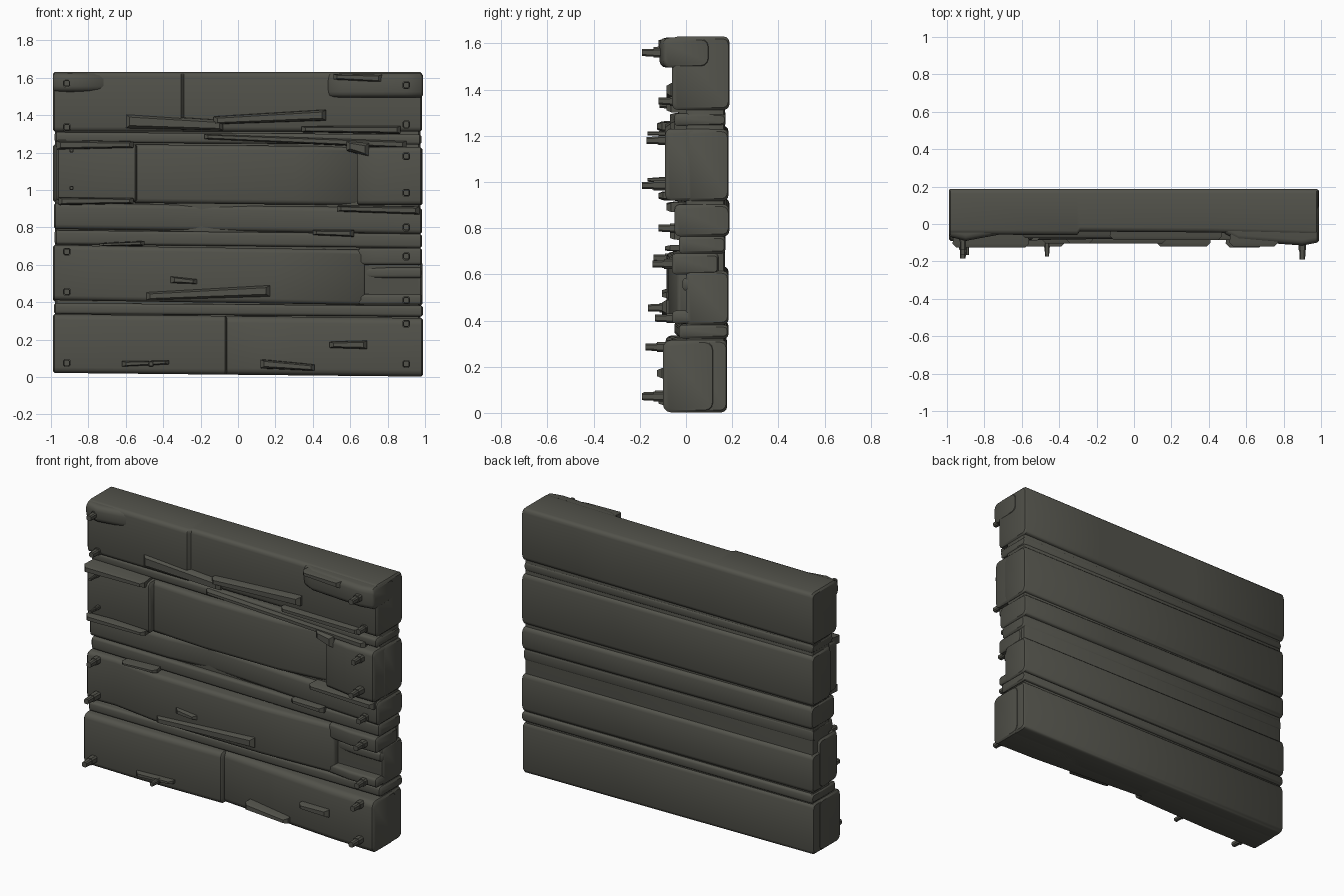
import bpy, bmesh, math

mat = bpy.data.materials.new("dark weathered wood")
mat.diffuse_color = (0.085, 0.085, 0.07, 1)


def loft(name, rings, angle=42):
    """Skin a row of point rings, cap both ends and shade smooth."""
    bm = bmesh.new()
    loops = [[bm.verts.new(p) for p in ring] for ring in rings]
    n = len(loops[0])
    for a, b in zip(loops, loops[1:]):
        for i in range(n):
            j = (i + 1) % n
            bm.faces.new((a[i], a[j], b[j], b[i]))
    bm.faces.new(loops[0])
    bm.faces.new(loops[-1][::-1])
    bmesh.ops.recalc_face_normals(bm, faces=bm.faces)
    me = bpy.data.meshes.new(name)
    bm.to_mesh(me)
    bm.free()
    me.materials.append(mat)
    ob = bpy.data.objects.new(name, me)
    bpy.context.collection.objects.link(ob)
    bpy.ops.object.select_all(action='DESELECT')
    ob.select_set(True)
    bpy.context.view_layer.objects.active = ob
    bpy.ops.object.shade_smooth_by_angle(angle=math.radians(angle))


def profile(x, z0, z1, yf, yb, r):
    """Rounded rectangle across the plank."""
    r = min(r, (z1 - z0) * 0.45)
    pts = []
    for i, (cy, cz) in enumerate(((yb - r, z1 - r), (yf + r, z1 - r), (yf + r, z0 + r), (yb - r, z0 + r))):
        for k in range(4):
            a = math.radians(90 * i + 30 * k)
            pts.append((x, cy + r * math.cos(a), cz + r * math.sin(a)))
    return pts


def plank(name, z0, z1, yb, front, tilt=0.0, r=0.025):
    """Plank along x; front lists (x, front y), tilt is the rise in z per unit x."""
    c = 0.01
    (xa, ya), (xb, ye) = front[0], front[-1]
    rings = [profile(xa, z0 + c + tilt * xa, z1 - c + tilt * xa, ya + c, yb - c / 2, r)]
    for i, (x, y) in enumerate(front):
        x += c if i == 0 else -c if i == len(front) - 1 else 0
        rings.append(profile(x, z0 + tilt * x, z1 + tilt * x, y, yb, r))
    rings.append(profile(xb, z0 + c + tilt * xb, z1 - c + tilt * xb, ye + c, yb - c / 2, r))
    loft(name, rings)


def splinter(x0, z0, x1, z1, h, y):
    """Chamfered sliver running from (x0, z0) to (x1, z1), narrower at its start."""
    rings = []
    for yy, d in ((0.03, -0.3), (y + 0.02, 0), (y, 0.4)):
        a, b = h * 0.35 * (1 - d), h / 2 * (1 - d)
        e = math.copysign(0.05 * d, x1 - x0)
        rings.append([(x0 + e, yy, z0 - a), (x1 - e, yy, z1 - b),
                      (x1 - e, yy, z1 + b), (x0 + e, yy, z0 + a)])
    loft("splinter", rings)


def peg(x, z, y, r=0.021):
    """Tapered square peg with a wider collar."""
    rings = []
    for yy, q in ((0, r), (y + 0.05, r), (y + 0.05, r * 0.8), (y, r * 0.72)):
        rings.append([(x + 1.15 * q * math.cos(a), yy, z + 1.15 * q * math.sin(a))
                      for a in (math.radians(45 + 90 * (i // 2) + 30 * (i % 2) - 15) for i in range(8))])
    loft("peg", rings, 30)


# core that closes the gaps, and unbroken backs behind the split planks
plank("core_board", 0.03, 1.61, 0.168, [(-0.978, 0), (0.975, 0)])
for z0, z1, yb, tilt in ((0.012, 0.326, 0.178, -0.01), (0.392, 0.625, 0.185, -0.01), (0.926, 1.236, 0.184, -0.008)):
    plank("plank_back", z0, z1, yb, [(-0.988, 0), (0.987, 0)], tilt)

# bottom plank in two halves, tilted batten above it
plank("bottom_plank_left", 0.012, 0.326, 0.12, [(-0.99, -0.09), (-0.6, -0.09), (-0.06, -0.07)], -0.01, 0.03)
plank("bottom_plank_right", 0.012, 0.325, 0.12, [(-0.09, -0.045), (0.3, -0.07), (0.7, -0.095), (0.99, -0.1)], -0.01, 0.035)
plank("lower_batten", 0.33, 0.388, 0.183, [(-0.985, -0.05), (0.99, -0.03)], -0.007, 0.015)

# lower middle plank, broken off at the right to show slivers
plank("lower_middle_plank", 0.396, 0.69, 0.12, [(-0.99, -0.06), (-0.8, -0.05), (-0.5, -0.085), (0.2, -0.075), (0.68, -0.04)], -0.015)
for z, h, y in ((0.415, 0.055, -0.06), (0.495, 0.04, 0), (0.557, 0.055, -0.015), (0.645, 0.09, -0.06)):
    plank("broken_sliver", z - h / 2, z + h / 2, 0.14, [(0.64, y + 0.02), (0.8, y), (0.985, y)], 0, 0.015)

# two narrow planks across the middle
plank("narrow_plank_lower", 0.7, 0.775, 0.17, [(-0.98, -0.03), (0.985, -0.03)], -0.01, 0.015)
plank("narrow_plank_upper", 0.778, 0.917, 0.188, [(-0.985, -0.04), (-0.45, -0.03), (-0.2, 0), (0.3, -0.025), (0.985, -0.05)], -0.014)

# wide upper plank: raised ends, worn middle; batten above it
plank("upper_plank_left", 0.932, 1.238, 0.12, [(-0.97, -0.085), (-0.8, -0.075), (-0.54, -0.085)], -0.01)
plank("upper_plank_middle", 0.925, 1.238, 0.12, [(-0.56, -0.045), (-0.2, -0.06), (0.3, -0.045), (0.66, 0)], -0.01)
plank("upper_plank_right", 0.92, 1.23, 0.12, [(0.635, -0.065), (0.8, -0.09), (0.985, -0.09)])
plank("upper_batten", 1.248, 1.303, 0.172, [(-0.98, -0.03), (0.98, -0.05)], -0.006, 0.015)

# top plank with thicker upper corners
plank("top_plank", 1.312, 1.63, 0.188, [(-0.99, -0.055), (-0.305, -0.06), (-0.29, -0.04), (0.4, -0.045), (0.985, -0.06)])
plank("top_plank_right_end", 1.495, 1.625, 0.1, [(0.48, -0.055), (0.56, -0.09), (0.9, -0.115), (0.988, -0.1)], 0, 0.03)
plank("top_plank_left_end", 1.525, 1.625, 0.1, [(-0.99, -0.07), (-0.9, -0.09), (-0.7, -0.055)], 0, 0.03)

# splinters and chips: start, end, width, front y
splinter(-0.13, 1.372, 0.47, 1.4, 0.055, -0.085)
splinter(-0.08, 1.345, -0.6, 1.367, 0.075, -0.075)
splinter(0.34, 1.325, 0.87, 1.322, 0.04, -0.085)
splinter(-0.18, 1.285, 0.9, 1.243, 0.036, -0.07)
splinter(0.51, 1.605, 0.77, 1.597, 0.04, -0.12)
splinter(-0.56, 1.242, -0.97, 1.24, 0.045, -0.125)
splinter(-0.56, 0.942, -0.96, 0.94, 0.038, -0.12)
splinter(0.58, 1.235, 0.7, 1.215, 0.07, -0.09)
splinter(0.53, 0.9, 0.97, 0.89, 0.04, -0.085)
splinter(0.4, 0.772, 0.62, 0.768, 0.035, -0.07)
splinter(-0.74, 0.708, -0.5, 0.715, 0.022, -0.09)
splinter(-0.22, 0.51, -0.36, 0.52, 0.035, -0.105)
splinter(-0.49, 0.432, 0.17, 0.46, 0.058, -0.105)
splinter(0.41, 0.05, 0.12, 0.07, 0.045, -0.12)
splinter(0.49, 0.172, 0.69, 0.172, 0.044, -0.125)
splinter(-0.37, 0.078, -0.62, 0.07, 0.028, -0.12)

# pegs down the left and right edges: height and front y
for z, y in ((1.57, -0.14), (1.335, -0.115), (0.67, -0.14), (0.455, -0.165), (0.075, -0.185)):
    peg(-0.915, z, y)
for z in (1.01, 1.21):
    peg(-0.89, z, -0.167, 0.011)
peg(-0.465, 0.07, -0.175, 0.016)
for z, y in ((1.56, -0.19), (1.35, -0.12), (1.18, -0.17), (0.985, -0.19), (0.8, -0.12),
             (0.645, -0.145), (0.41, -0.135), (0.285, -0.175), (0.07, -0.19)):
    peg(0.9, z, y)
